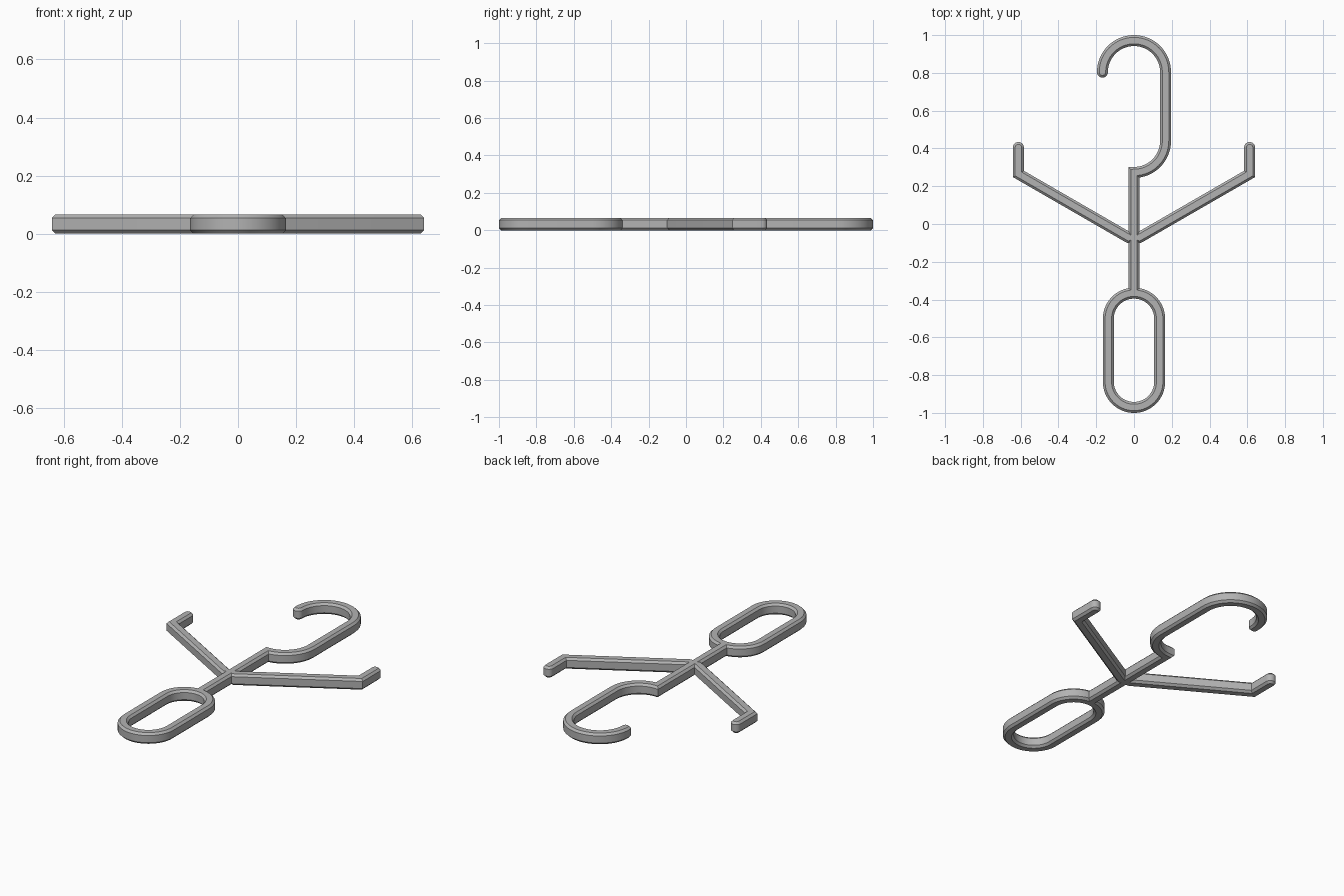
import bpy, bmesh
from math import sin, cos, pi, radians
from mathutils import Vector

cube = bpy.data.objects.get("Cube")
if cube:
    bpy.data.objects.remove(cube, do_unlink=True)

HALF, HEIGHT, CHAMFER = 0.029, 0.066, 0.012

grey = bpy.data.materials.new("plain_grey")
grey.use_nodes = True
colour = (0.45, 0.45, 0.45, 1)
grey.diffuse_color = colour
grey.node_tree.nodes["Principled BSDF"].inputs["Base Color"].default_value = colour

# Chamfered bar cross-section: (side, half width, height)
INNER = HALF - CHAMFER
right_side = [(1, INNER, 0), (1, HALF, CHAMFER),
              (1, HALF, HEIGHT - CHAMFER), (1, INNER, HEIGHT)]
SECTION = right_side + [(-s, w, z) for s, w, z in reversed(right_side)]


def arc(cx, cy, radius, start, end, steps=24):
    angles = [radians(start + (end - start) * i / steps) for i in range(steps + 1)]
    return [(cx + radius * cos(a), cy + radius * sin(a)) for a in angles]


def bar(name, path, closed=False):
    """Sweep the section along a flat path, with mitred corners and round ends."""
    pts = [Vector(p) for p in path]
    n = len(pts)
    stations = []  # point, sideways vector, forward vector
    for i, p in enumerate(pts):
        before = (p - pts[i - 1]).normalized() if closed or i else None
        after = (pts[(i + 1) % n] - p).normalized() if closed or i < n - 1 else None
        before, after = before or after, after or before
        along = (before + after).normalized()
        mitre = 1 / along.dot(before)
        side = Vector((along.y, -along.x))
        stations.append((p, side * mitre, Vector((0, 0))))
        if not closed and i in (0, n - 1):
            out = -along if i == 0 else along
            cap = [(p, side * cos(a), out * sin(a))
                   for a in (k * pi / 16 for k in range(1, 9))]
            if i == 0:
                stations = cap[::-1] + stations
            else:
                stations += cap

    bm = bmesh.new()
    rings = []
    for p, side, out in stations:
        ring = []
        for s, w, z in SECTION:
            q = p + side * s * w + out * w
            ring.append(bm.verts.new((q.x, q.y, z)))
        rings.append(ring)
    pairs = list(zip(rings, rings[1:])) + ([(rings[-1], rings[0])] if closed else [])
    m = len(SECTION)
    for a, b in pairs:
        for j in range(m):
            k = (j + 1) % m
            bm.faces.new((a[j], a[k], b[k], b[j]))
    bmesh.ops.remove_doubles(bm, verts=bm.verts, dist=1e-5)
    bmesh.ops.recalc_face_normals(bm, faces=bm.faces)
    mesh = bpy.data.meshes.new(name)
    bm.to_mesh(mesh)
    bm.free()
    mesh.materials.append(grey)
    obj = bpy.data.objects.new(name, mesh)
    bpy.context.collection.objects.link(obj)
    bpy.ops.object.select_all(action="DESELECT")
    obj.select_set(True)
    bpy.context.view_layer.objects.active = obj
    bpy.ops.object.shade_smooth_by_angle(angle=radians(30))
    return obj


# Straight stem running into the open hook
bar("stem_and_hook", [(0, -0.365)] + arc(0, 0.44, 0.167, -90, 0)
    + arc(0, 0.804, 0.167, 0, 180, 40))

# Oblong ring handle
bar("ring_handle", arc(0, -0.502, 0.136, 0, 180, 32)
    + arc(0, -0.835, 0.136, 180, 360, 32), closed=True)

# Pair of angled arms with upturned tips
for name, s in (("left_arm", 1), ("right_arm", -1)):
    bar(name, [(s * 0.028, -0.072), (s * 0.612, 0.265), (s * 0.612, 0.405)])
